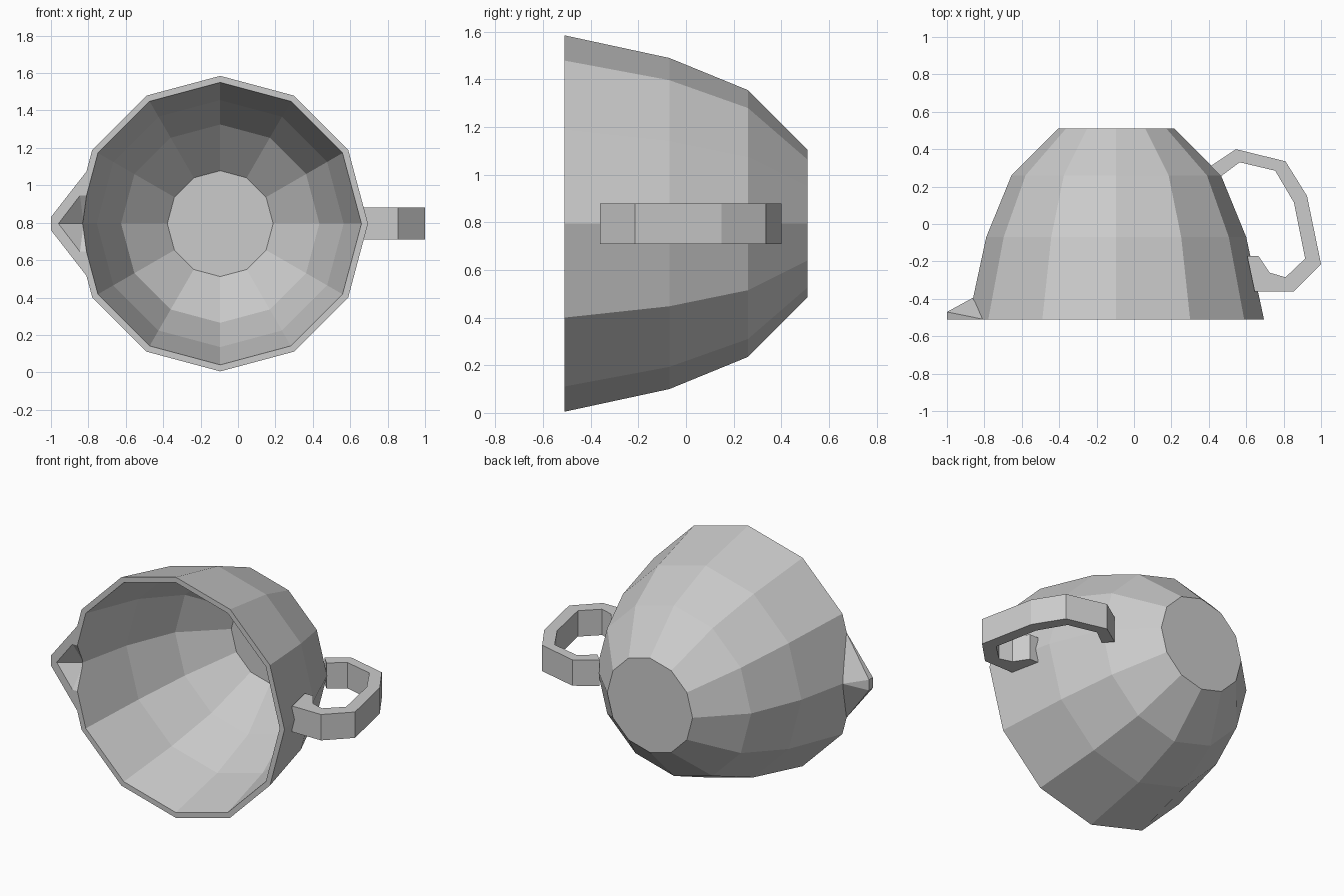
import bpy, bmesh
from math import sin, cos, pi

if "Cube" in bpy.data.objects:
    bpy.data.objects.remove(bpy.data.objects["Cube"])

CX, CZ, FRONT = -0.095, 0.795, -0.51


def finish(name, bm):
    bmesh.ops.recalc_face_normals(bm, faces=bm.faces)
    mesh = bpy.data.meshes.new(name)
    bm.to_mesh(mesh)
    bm.free()
    ob = bpy.data.objects.new(name, mesh)
    bpy.context.collection.objects.link(ob)
    return ob


def lathe(name, rings, n=12):
    """Closed n-sided solid around the y axis from (y, radius) pairs."""
    bm = bmesh.new()
    loops = [[bm.verts.new((CX + r * cos(2 * pi * i / n), y, CZ + r * sin(2 * pi * i / n)))
              for i in range(n)] for y, r in rings]
    for a, b in zip(loops, loops[1:]):
        for i in range(n):
            j = (i + 1) % n
            bm.faces.new((a[i], a[j], b[j], b[i]))
    bm.faces.new(loops[0])
    bm.faces.new(loops[-1])
    return finish(name, bm)


def hull(name, points):
    bm = bmesh.new()
    for p in points:
        bm.verts.new(p)
    res = bmesh.ops.convex_hull(bm, input=bm.verts)
    loose = [v for v in bm.verts if not v.link_faces]
    bmesh.ops.delete(bm, geom=loose, context='VERTS')
    return finish(name, bm)


def combine(target, other, operation):
    mod = target.modifiers.new(operation.title(), 'BOOLEAN')
    mod.operation = operation
    mod.solver = 'EXACT'
    mod.object = other
    bpy.context.view_layer.objects.active = target
    bpy.ops.object.modifier_apply(modifier=mod.name)
    bpy.data.objects.remove(other)


# Bowl outer body
bowl = lathe("bowl", [(FRONT, 0.79), (-0.07, 0.695), (0.26, 0.56), (0.51, 0.31)])

# Pouring spout on the left of the rim
spout = [(-0.862, -0.395, CZ)]
for s in (-1, 1):
    spout += [(-1.0, -0.47, CZ + s * 0.035), (-1.0, FRONT, CZ + s * 0.035),
              (-0.803, FRONT, CZ + s * 0.288)]
combine(bowl, hull("spout", spout), 'UNION')

# Hollow inside of the bowl
cavity = lathe("cavity", [(-0.6, 0.755), (FRONT, 0.755), (-0.08, 0.66), (0.24, 0.53), (0.47, 0.283)])
combine(bowl, cavity, 'DIFFERENCE')

# Groove in the spout
groove = [(-0.825, -0.42, CZ), (-0.75, -0.42, CZ)]
for y in (FRONT, -0.6):
    groove.append((-0.96, y, CZ))
    for s in (-1, 1):
        groove += [(-0.845, y, CZ + s * 0.15), (-0.75, y, CZ + s * 0.15)]
combine(bowl, hull("groove", groove), 'DIFFERENCE')

# Handle: flat outline in the top view, extruded upwards
outline = [(0.41, 0.31), (0.545, 0.40), (0.81, 0.335), (0.925, 0.15), (1.0, -0.215),
           (0.855, -0.36), (0.645, -0.36), (0.605, -0.17), (0.665, -0.17), (0.725, -0.26),
           (0.81, -0.285), (0.915, -0.185), (0.855, 0.115), (0.755, 0.285), (0.565, 0.33),
           (0.465, 0.255)]
bm = bmesh.new()
face = bm.faces.new([bm.verts.new((x, y, 0.71)) for x, y in outline])
ext = bmesh.ops.extrude_face_region(bm, geom=[face], use_keep_orig=True)
bmesh.ops.translate(bm, vec=(0, 0, 0.17),
                    verts=[g for g in ext["geom"] if isinstance(g, bmesh.types.BMVert)])
finish("handle", bm)
